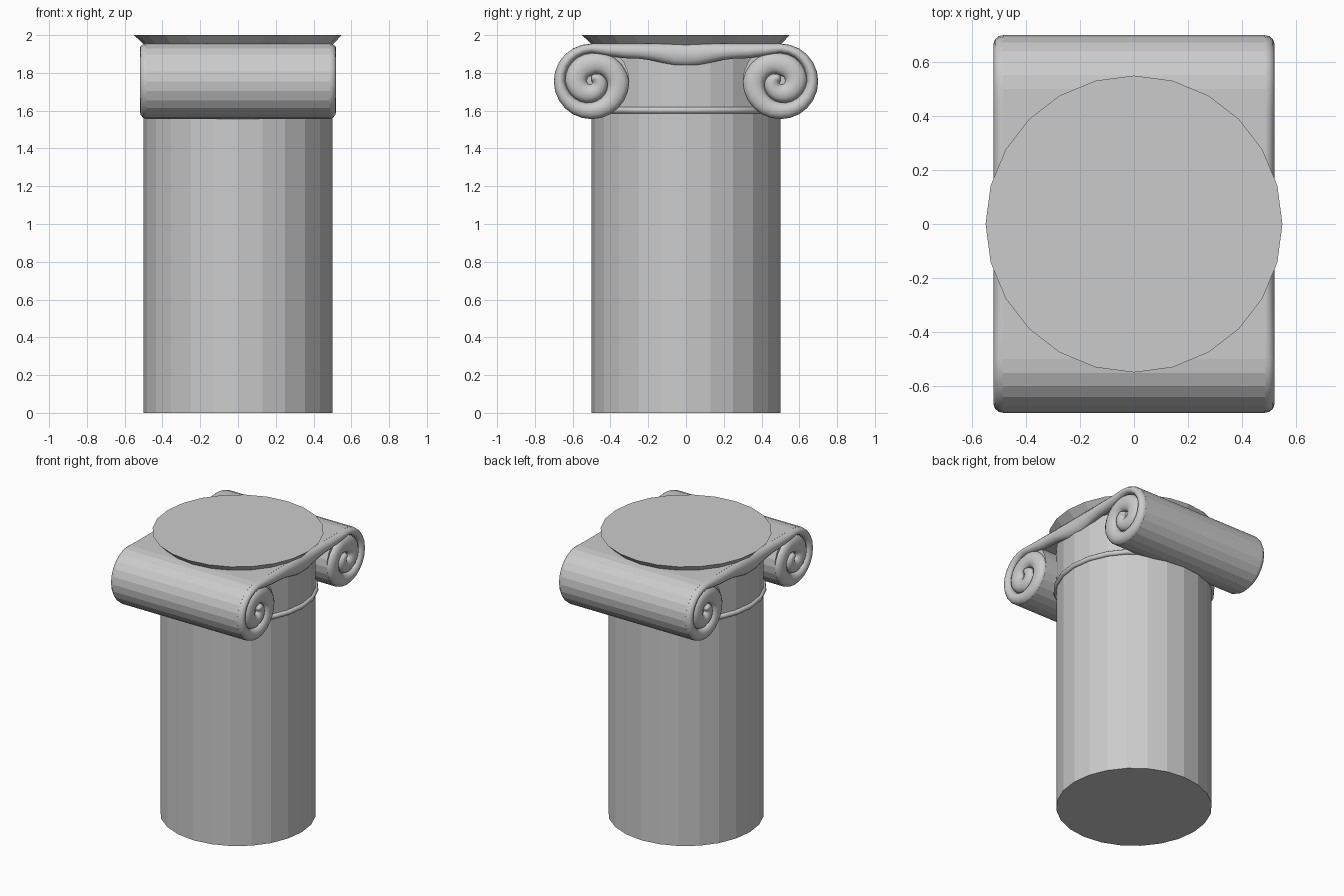
import bpy, bmesh, math
from mathutils import Vector

cube = bpy.data.objects.get("Cube")
if cube:
    bpy.data.objects.remove(cube)

stone = bpy.data.materials.new("grey stone")
stone.use_nodes = True
GREY = (0.6, 0.6, 0.6, 1)
stone.diffuse_color = GREY
stone.node_tree.nodes["Principled BSDF"].inputs["Base Color"].default_value = GREY

SIDES = 24
ROLL_Y, ROLL_Z, ROLL_R = 0.5, 1.755, 0.2
TOP = ROLL_Z + ROLL_R


def finish(ob, name, smooth=False):
    ob.name = name
    ob.data.materials.append(stone)
    for p in ob.data.polygons:
        p.use_smooth = smooth
    return ob


def cone(name, r1, r2, z1, z2):
    bpy.ops.mesh.primitive_cone_add(vertices=SIDES, radius1=r1, radius2=r2,
                                    depth=z2 - z1, location=(0, 0, (z1 + z2) / 2))
    return finish(bpy.context.object, name)


# Column shaft, top slab and neck ring
cone("shaft", 0.5, 0.5, 0, TOP)
cone("top_slab", 0.5, 0.55, TOP - 0.005, 2.0)
bpy.ops.mesh.primitive_torus_add(major_segments=SIDES, minor_segments=10, major_radius=0.5,
                                 minor_radius=0.018, location=(0, 0, 1.602))
finish(bpy.context.object, "neck_ring", True)

# Rolled cushions and the sheet joining them
for side, name in ((-1, "front_roll"), (1, "back_roll")):
    bpy.ops.mesh.primitive_cylinder_add(vertices=SIDES, radius=ROLL_R, depth=0.97,
                                        location=(0, side * ROLL_Y, ROLL_Z),
                                        rotation=(0, math.pi / 2, 0))
    finish(bpy.context.object, name)
bpy.ops.mesh.primitive_cube_add(size=1, location=(0, 0, TOP - 0.03))
sheet = bpy.context.object
sheet.scale = (0.97, 2 * ROLL_Y, 0.06)
finish(sheet, "joining_sheet")

# Rounded scroll edge: pairs of outer and inner points from mid-span to the eye
rails = []
for y, low in ((0, 1.835), (0.06, 1.838), (0.12, 1.852), (0.18, 1.866), (0.25, 1.875),
               (0.33, 1.878), (0.42, 1.89)):
    rails.append((Vector((0, y, TOP)), Vector((0, y, low))))

QUARTERS = (0.2, 0.2, 0.2, 0.2, 0.15, 0.14, 0.112, 0.083, 0.03, 0.025, 0.015, 0.0, 0.0)


def spiral_radius(turn):
    q = turn * 4
    i = min(int(q), len(QUARTERS) - 2)
    return QUARTERS[i] + (QUARTERS[i + 1] - QUARTERS[i]) * (q - i)


def spiral_point(turn, r):
    a = math.tau * turn
    return Vector((0, ROLL_Y + r * math.sin(a), ROLL_Z + r * math.cos(a)))


for k in range(2 * SIDES + 1):
    t = k / SIDES
    rails.append((spiral_point(t, spiral_radius(t)), spiral_point(t, spiral_radius(t + 1))))

# Sweep a flattened round section between the rails, then mirror to all four ends
bm = bmesh.new()
RING, DEPTH, EDGE_X = 12, 0.037, 0.483
loops = []
for outer, inner in rails:
    mid, half = (outer + inner) / 2, (outer - inner) / 2
    depth = DEPTH * min(1, half.length / 0.025)
    loop = []
    for j in range(RING):
        a = math.tau * j / RING
        p = mid + half * math.cos(a)
        p.x = EDGE_X + depth * math.sin(a)
        loop.append(bm.verts.new(p))
    loops.append(loop)
for a, b in zip(loops, loops[1:]):
    for j in range(RING):
        n = (j + 1) % RING
        bm.faces.new((a[j], a[n], b[n], b[j]))
bm.faces.new(loops[-1])
bmesh.ops.recalc_face_normals(bm, faces=bm.faces)
mesh = bpy.data.meshes.new("scroll_edges")
bm.to_mesh(mesh)
bm.free()
scroll = bpy.data.objects.new("scroll_edges", mesh)
bpy.context.collection.objects.link(scroll)
finish(scroll, "scroll_edges", True)
mirror = scroll.modifiers.new("Mirror", "MIRROR")
mirror.use_axis = (True, True, False)
